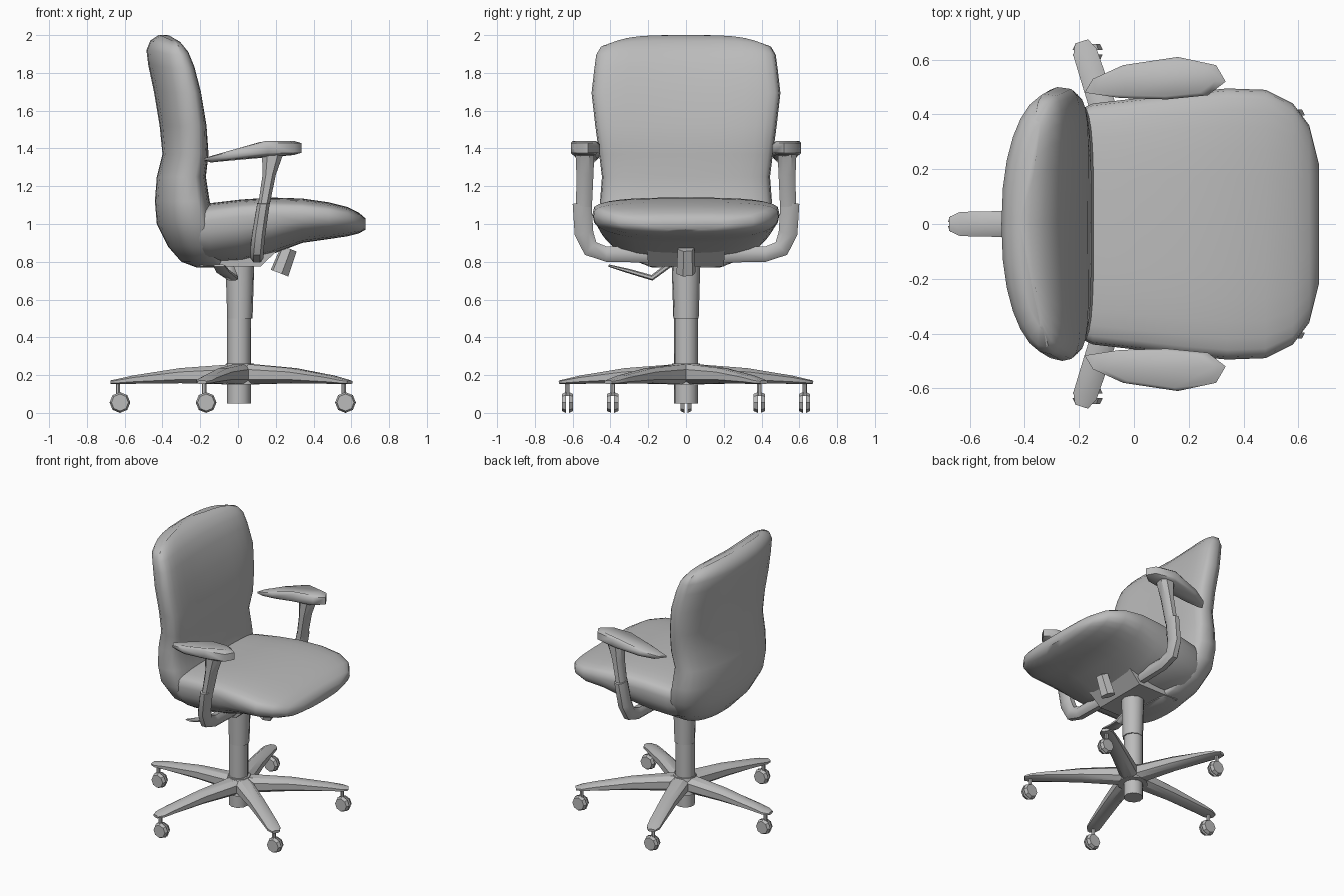
import bpy, bmesh, math
from mathutils import Vector

cube = bpy.data.objects.get("Cube")
if cube:
    bpy.data.objects.remove(cube, do_unlink=True)

grey = bpy.data.materials.new("plain_grey")
grey.use_nodes = True
COLOUR = (0.5, 0.5, 0.5, 1)
grey.diffuse_color = COLOUR
grey.node_tree.nodes["Principled BSDF"].inputs["Base Color"].default_value = COLOUR


def loft(name, rings, angle=40):
    """Skin a list of equal-length point rings and cap both ends."""
    bm = bmesh.new()
    loops = [[bm.verts.new(p) for p in ring] for ring in rings]
    n = len(loops[0])
    for a, b in zip(loops, loops[1:]):
        for i in range(n):
            j = (i + 1) % n
            bm.faces.new((a[i], a[j], b[j], b[i]))
    bm.faces.new(loops[0])
    bm.faces.new(loops[-1])
    bmesh.ops.recalc_face_normals(bm, faces=bm.faces)
    mesh = bpy.data.meshes.new(name)
    bm.to_mesh(mesh)
    bm.free()
    mesh.materials.append(grey)
    obj = bpy.data.objects.new(name, mesh)
    bpy.context.collection.objects.link(obj)
    bpy.ops.object.select_all(action='DESELECT')
    obj.select_set(True)
    bpy.context.view_layer.objects.active = obj
    bpy.ops.object.shade_smooth_by_angle(angle=math.radians(angle))


def sweep(name, path, side):
    """Sweep a chamfered box: path holds (point, half width, half depth)."""
    pts = [Vector(p) for p, _, _ in path]
    side = Vector(side).normalized()
    shape = [(1, .5), (.5, 1), (-.5, 1), (-1, .5),
             (-1, -.5), (-.5, -1), (.5, -1), (1, -.5)]
    rings = []
    for i, (_, w, h) in enumerate(path):
        tangent = pts[min(i + 1, len(pts) - 1)] - pts[max(i - 1, 0)]
        up = tangent.cross(side).normalized()
        rings.append([pts[i] + side * w * a + up * h * b for a, b in shape])
    loft(name, rings)


def tube(name, start, end, r1, r2, sides=10):
    """Straight cylinder or cone between two points."""
    start, end = Vector(start), Vector(end)
    axis = (end - start).normalized()
    u = axis.orthogonal().normalized()
    v = axis.cross(u)
    turns = [math.tau * i / sides for i in range(sides)]
    loft(name, [[c + (u * math.cos(t) + v * math.sin(t)) * r for t in turns]
                for c, r in ((start, r1), (end, r2))])


def power(v, p):
    return math.copysign(abs(v) ** p, v)


ANGLES = [math.tau * i / 28 for i in range(28)]

# Seat cushion: x, half width, top, rim and underside heights
seat_sections = [
    (-.28, .38, 1.06, 1.00, .82), (-.15, .44, 1.11, 1.02, .79),
    (.02, .46, 1.13, 1.04, .80), (.18, .48, 1.14, 1.05, .84),
    (.34, .495, 1.135, 1.05, .90), (.48, .49, 1.115, 1.04, .92),
    (.58, .44, 1.09, 1.03, .935), (.64, .36, 1.06, 1.01, .95),
    (.675, .22, 1.03, 1.00, .97)]
loft("seat_cushion", [
    [(x, w * power(math.cos(t), .7),
      rim + (top - rim) * power(math.sin(t), .5) if math.sin(t) > 0
      else rim + (rim - low) * power(math.sin(t), .85))
     for t in ANGLES] for x, w, top, rim, low in seat_sections], 60)

# Backrest with rounded lumbar shell: z, half width, front x, rear x
back_sections = [
    (.77, .18, -.08, -.22), (.80, .26, -.08, -.30), (.88, .37, -.10, -.37),
    (1.00, .44, -.12, -.43), (1.12, .455, -.15, -.44), (1.25, .445, -.17, -.43),
    (1.37, .46, -.15, -.40), (1.52, .48, -.15, -.415), (1.70, .50, -.17, -.445),
    (1.84, .485, -.20, -.475), (1.92, .475, -.23, -.485), (1.97, .45, -.27, -.465),
    (2.0, .38, -.32, -.42)]
back_rings = []
for z, w, front, rear in back_sections:
    rise = max(0, (z - 1.3) / .7)
    mid = front + (rear - front) * .4
    ring = []
    for t in ANGLES:
        c, s = math.cos(t), math.sin(t)
        y = power(s, .55 if c > 0 else .85)
        x = mid + ((front - mid) * power(c, .5) if c > 0 else (mid - rear) * power(c, .9))
        # The upper half hollows at the front and its top corners droop
        bow = .06 * rise * (y * y - 1) if c > 0 else .03 * rise * y * y
        ring.append((x + bow, w * y, z - .035 * rise ** 3 * y ** 4))
    back_rings.append(ring)
loft("backrest", back_rings, 60)

# Tilt mechanism under the seat, its knob and the height lever
loft("tilt_mechanism", [
    [(-.2, -w, z), (x, -w, z), (x, w, z), (-.2, w, z)]
    for x, w, z in ((.12, .2, .775), (.26, .21, .91))])
tube("tension_knob", (.27, 0, .87), (.22, 0, .74), .045, .052, 6)
sweep("height_lever", [((-.06, -.08, .79), .03, .015), ((-.03, -.18, .715), .03, .015),
                       ((-.08, -.30, .75), .035, .012), ((-.1, -.41, .78), .03, .006)],
      (1, 0, 0))

# Arms: bent support, telescoping post and pad on each side
pad_outline = [(-.18, .48), (-.05, .46), (.12, .455), (.27, .47), (.335, .52),
               (.3, .58), (.16, .61), (-.04, .58), (-.15, .53)]
for label, s in (("left", 1), ("right", -1)):
    sweep(label + "_arm_support", [
        ((.1, s * .17, .84), .035, .045), ((.1, s * .42, .84), .035, .04),
        ((.1, s * .505, .87), .035, .045), ((.11, s * .54, .95), .035, .05),
        ((.135, s * .55, 1.11), .033, .05)], (1, 0, 0))
    sweep(label + "_arm_post", [
        ((.135, s * .54, 1.09), .03, .042), ((.165, s * .535, 1.26), .035, .045),
        ((.185, s * .535, 1.38), .058, .05)], (1, 0, 0))
    rings = []
    for bottom, scale in ((True, .85), (True, 1), (False, 1), (False, .85)):
        ring = []
        for x, y in pad_outline:
            slope = min(max((x + .18) / .33, 0), 1)
            z = 1.325 + .04 * slope if bottom else 1.36 + .08 * slope
            inset = (1 if bottom else -1) * (.012 if scale == 1 else 0)
            ring.append((.07 + (x - .07) * scale, s * (.53 + (y - .53) * scale), z + inset))
        rings.append(ring)
    loft(label + "_arm_pad", rings, 50)

# Gas column
tube("lower_column", (.005, 0, .05), (.005, 0, .5), .064, .064)
tube("upper_column", (.01, 0, .5), (.01, 0, .79), .068, .077)
tube("base_hub", (.01, 0, .15), (.01, 0, .262), .1, .075)

# Five-star base with twin-wheel casters, all trailing the same way
centre = Vector((.025, 0, 0))
for i in range(5):
    a = math.pi + math.tau * i / 5
    out = Vector((math.cos(a), math.sin(a), 0))
    sweep(f"base_leg_{i + 1}", [
        (centre + out * r + Vector((0, 0, z)), w, h) for r, z, w, h in
        ((.02, .205, .06, .055), (.33, .197, .05, .04),
         (.58, .176, .046, .022), (.66, .166, .044, .014),
         (.7, .162, .025, .01))], (-out.y, out.x, 0))
    tip = centre + out * .66
    tube(f"caster_stem_{i + 1}", tip + Vector((0, 0, .09)), tip + Vector((0, 0, .165)),
         .012, .012, 6)
    wheel = tip + Vector((.01, 0, .055))
    for n, s in enumerate((-1, 1)):
        tube(f"caster_wheel_{i + 1}_{n + 1}", wheel + Vector((0, s * .008, 0)),
             wheel + Vector((0, s * .03, 0)), .055, .045, 8)
